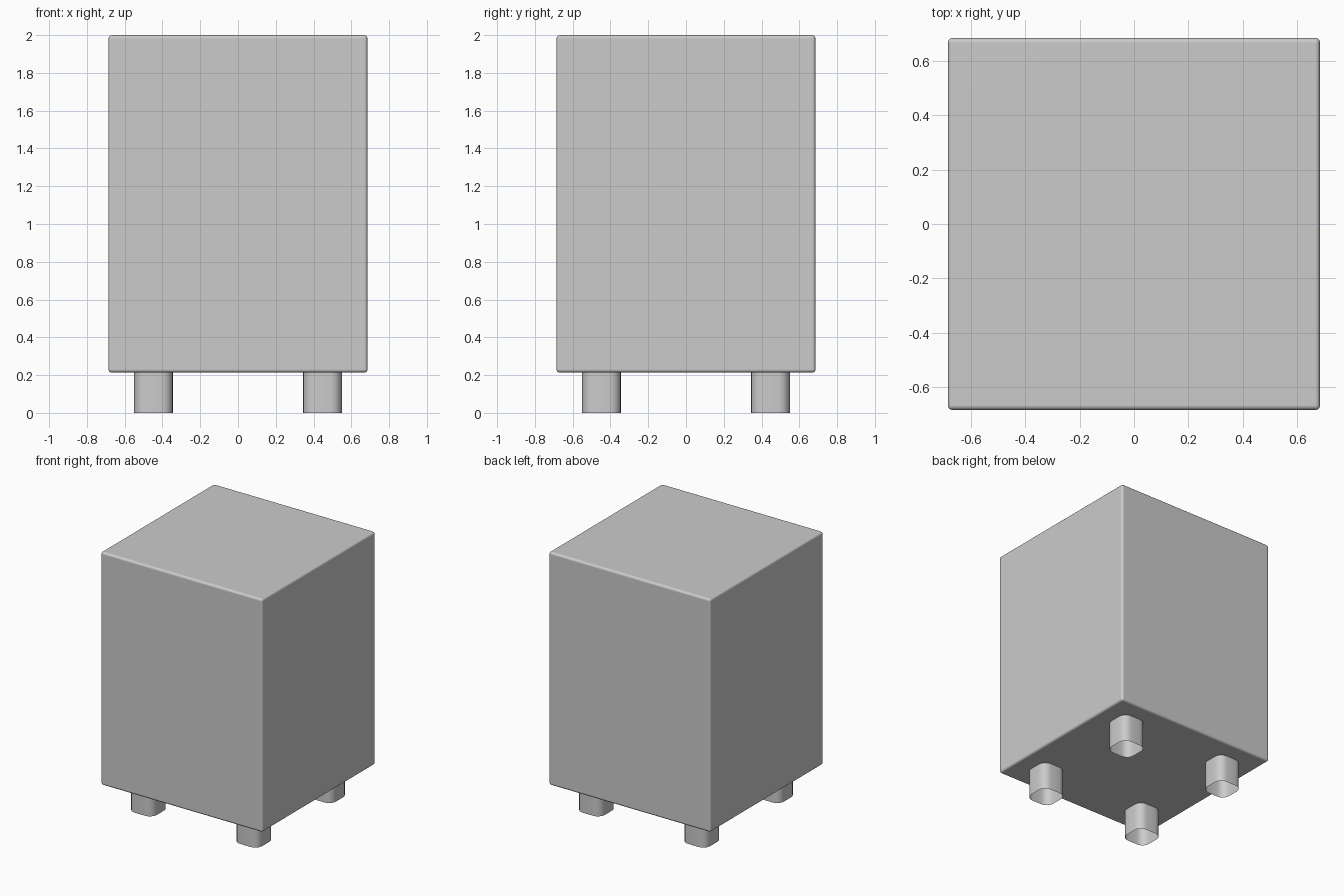
import bpy, bmesh
from mathutils import Matrix, Vector

if "Cube" in bpy.data.objects:
    bpy.data.objects.remove(bpy.data.objects["Cube"])


def box(name, center, size, radius, segments, tube=False):
    """Rounded box; a tube rounds only upright edges and is open at both ends."""
    bm = bmesh.new()
    bmesh.ops.create_cube(bm, size=1, matrix=Matrix.Diagonal((*size, 1)))
    edges = bm.edges[:]
    if tube:
        ends = [f for f in bm.faces if abs(f.normal.z) > 0.5]
        edges = [e for e in bm.edges
                 if abs(e.verts[0].co.z - e.verts[1].co.z) > 1e-4]
    bmesh.ops.bevel(bm, geom=edges, offset=radius, segments=segments,
                    profile=0.5, affect='EDGES')
    if tube:
        bm.normal_update()
        ends = [f for f in bm.faces if abs(f.normal.z) > 0.5]
        bmesh.ops.delete(bm, geom=ends, context='FACES_ONLY')
    bmesh.ops.translate(bm, verts=bm.verts, vec=Vector(center))
    mesh = bpy.data.meshes.new(name)
    bm.to_mesh(mesh)
    bm.free()
    mesh.shade_smooth()
    obj = bpy.data.objects.new(name, mesh)
    bpy.context.collection.objects.link(obj)
    return obj


# Cushioned block with finely rounded edges
BOTTOM = 0.213
body = box("body", (0, 0, (2 + BOTTOM) / 2),
           (1.372, 1.372, 2 - BOTTOM), 0.018, 3)
weighted = body.modifiers.new("flat_sides", 'WEIGHTED_NORMAL')
weighted.keep_sharp = True

# Four hollow feet with rounded corners, open underneath
for side, sx in (("left", -1), ("right", 1)):
    for end, sy in (("front", -1), ("back", 1)):
        box(f"{end}_{side}_foot", (sx * 0.447, sy * 0.447, BOTTOM / 2),
            (0.205, 0.205, BOTTOM), 0.06, 5, tube=True)
